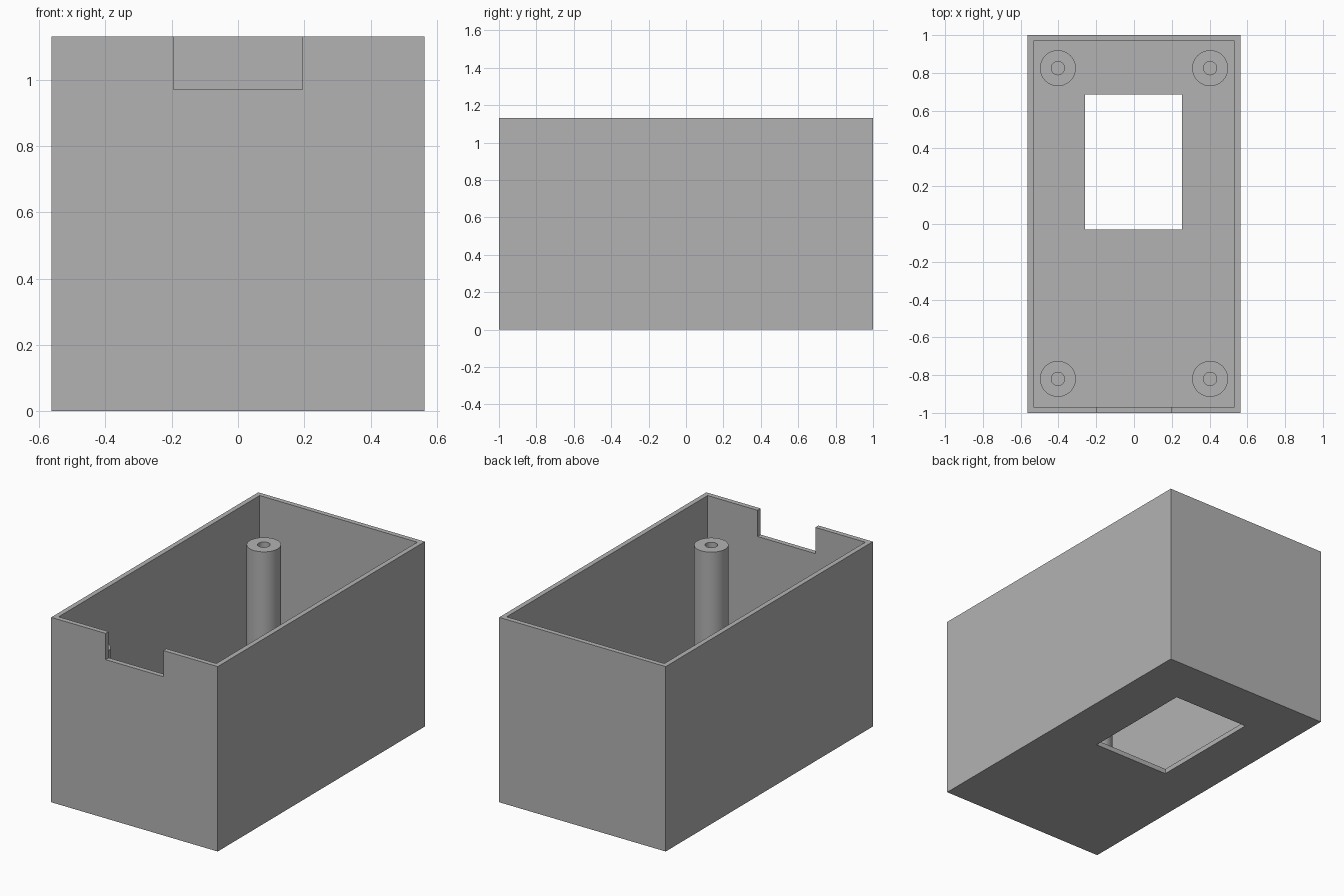
import bpy
import bmesh
import math

default_cube = bpy.data.objects.get("Cube")
if default_cube:
    bpy.data.objects.remove(default_cube, do_unlink=True)

WIDTH, LENGTH, HEIGHT = 1.126, 2.0, 1.13
WALL = 0.03
POST_TOP, POST_RADIUS, BORE_RADIUS = 0.92, 0.095, 0.035

grey = bpy.data.materials.new("plain grey")
grey.use_nodes = True
grey.diffuse_color = (0.45, 0.45, 0.45, 1)
grey.node_tree.nodes["Principled BSDF"].inputs["Base Color"].default_value = grey.diffuse_color


def add_object(name, bm):
    bmesh.ops.recalc_face_normals(bm, faces=bm.faces)
    mesh = bpy.data.meshes.new(name)
    bm.to_mesh(mesh)
    bm.free()
    mesh.materials.append(grey)
    obj = bpy.data.objects.new(name, mesh)
    bpy.context.collection.objects.link(obj)
    return obj


def box(name, low, high):
    bm = bmesh.new()
    bmesh.ops.create_cube(bm, size=1)
    for v in bm.verts:
        v.co = [b if c > 0 else a for a, b, c in zip(low, high, v.co)]
    return add_object(name, bm)


def cut(target, cutter):
    cutter.hide_render = True
    mod = target.modifiers.new("cut", 'BOOLEAN')
    mod.operation = 'DIFFERENCE'
    mod.solver = 'EXACT'
    mod.object = cutter
    bpy.context.view_layer.objects.active = target
    bpy.ops.object.modifier_apply(modifier=mod.name)
    bpy.data.objects.remove(cutter, do_unlink=True)


# Open box with a floor window and a notch in the front wall
hx, hy = WIDTH / 2, LENGTH / 2
case = box("case", (-hx, -hy, 0), (hx, hy, HEIGHT))
cut(case, box("cavity_cutter", (WALL - hx, WALL - hy, WALL), (hx - WALL, hy - WALL, HEIGHT + 1)))
cut(case, box("window_cutter", (-0.26, -0.03, -1), (0.255, 0.685, 0.5)))
cut(case, box("notch_cutter", (-0.195, -hy - 1, 0.97), (0.195, -hy + 0.1, HEIGHT + 1)))


# Hollow screw post, a lathed tube standing on the floor
def post(name, x, y):
    bm = bmesh.new()
    base = WALL - 0.005
    profile = [(BORE_RADIUS, base), (POST_RADIUS, base),
               (POST_RADIUS, POST_TOP), (BORE_RADIUS, POST_TOP)]
    verts = [bm.verts.new((r, 0, z)) for r, z in profile]
    edges = [bm.edges.new((verts[i - 1], verts[i])) for i in range(len(verts))]
    bmesh.ops.spin(bm, geom=verts + edges, cent=(0, 0, 0), axis=(0, 0, 1),
                   angle=math.tau, steps=48)
    bmesh.ops.remove_doubles(bm, verts=bm.verts, dist=0.0005)
    obj = add_object(name, bm)
    obj.location = (x, y, 0)
    bpy.ops.object.select_all(action='DESELECT')
    obj.select_set(True)
    bpy.context.view_layer.objects.active = obj
    bpy.ops.object.shade_smooth_by_angle(angle=math.radians(30))


for end, y in (("front", -0.82), ("back", 0.825)):
    for side, x in (("right", -0.403), ("left", 0.403)):
        post(f"{end}_{side}_post", x, y)
